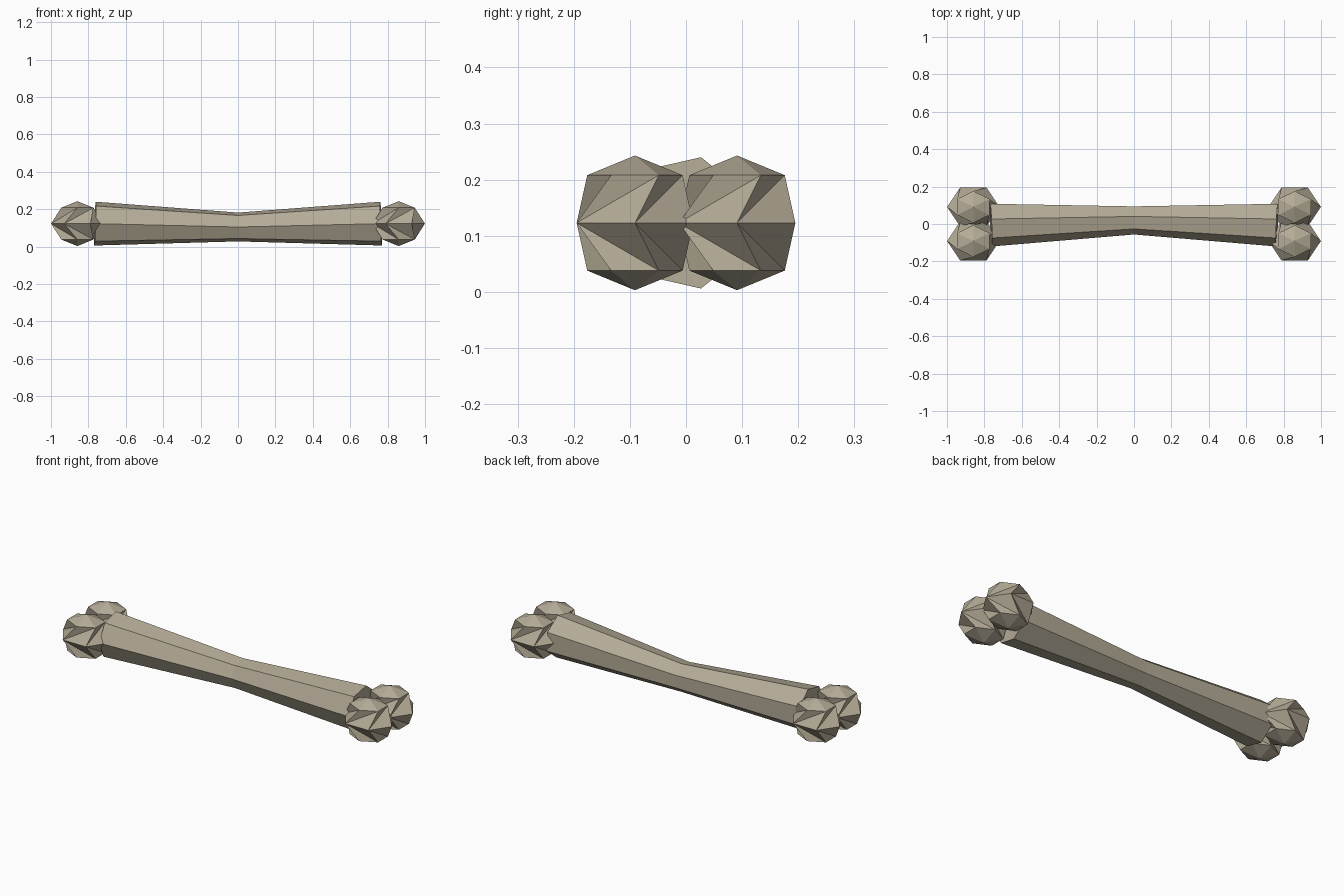
import bpy, bmesh
from math import sin, cos, radians, tau

if "Cube" in bpy.data.objects:
    bpy.data.objects.remove(bpy.data.objects["Cube"])

bone = bpy.data.materials.new("bone_tan")
bone.diffuse_color = (0.46, 0.41, 0.31, 1)
bone.use_nodes = True
bone.node_tree.nodes["Principled BSDF"].inputs["Base Color"].default_value = bone.diffuse_color

MID_Z = 0.123


def finish(name, bm):
    bmesh.ops.recalc_face_normals(bm, faces=bm.faces)
    mesh = bpy.data.meshes.new(name)
    bm.to_mesh(mesh)
    bm.free()
    mesh.materials.append(bone)
    obj = bpy.data.objects.new(name, mesh)
    bpy.context.collection.objects.link(obj)
    return obj


# Shaft: seven-sided tube, pinched and slightly bent at the middle
def shaft():
    bm = bmesh.new()
    # x, centre y, centre z, radius, lean of the end plane
    stations = [(-0.765, 0, MID_Z, 0.12, 0.04),
                (0, 0.023, 0.105, 0.079, 0),
                (0.765, 0, MID_Z, 0.12, -0.04)]
    rings = []
    for x, cy, cz, r, lean in stations:
        ring = []
        for i in range(7):
            a = tau * (i + 0.5) / 7
            y, z = r * cos(a), r * sin(a)
            ring.append(bm.verts.new((x + lean * (z - y), cy + y, cz + z)))
        rings.append(ring)
    for lo, hi in zip(rings, rings[1:]):
        for i in range(7):
            j = (i + 1) % 7
            bm.faces.new((lo[i], lo[j], hi[j], hi[i]))
    bm.faces.new(rings[0])
    bm.faces.new(rings[-1])
    finish("shaft", bm)


# Knob: hexagonal waist with twisted facets running to a smaller hexagon cap
def knob(name, cx, cy):
    bm = bmesh.new()

    def ring(r, turn, z):
        return [bm.verts.new((cx + 1.17 * r * cos(radians(60 * i + turn)),
                              cy + r * sin(radians(60 * i + turn)), z))
                for i in range(6)]

    waist = ring(0.12, 0, MID_Z)
    for s in (1, -1):
        cap = ring(0.085, 30, MID_Z + s * 0.085)
        pole = bm.verts.new((cx, cy, MID_Z + s * 0.12))
        for i in range(6):
            j, k = (i + 1) % 6, (i + 2) % 6
            bm.faces.new((waist[i], waist[j], cap[j]))
            bm.faces.new((waist[j], cap[k], cap[j]))
            bm.faces.new((cap[i], cap[j], pole))
    finish(name, bm)


shaft()
for sx, end in ((-1, "left"), (1, "right")):
    for sy, side in ((-1, "front"), (1, "back")):
        knob(f"{end}_{side}_knob", sx * 0.859, sy * 0.091)
